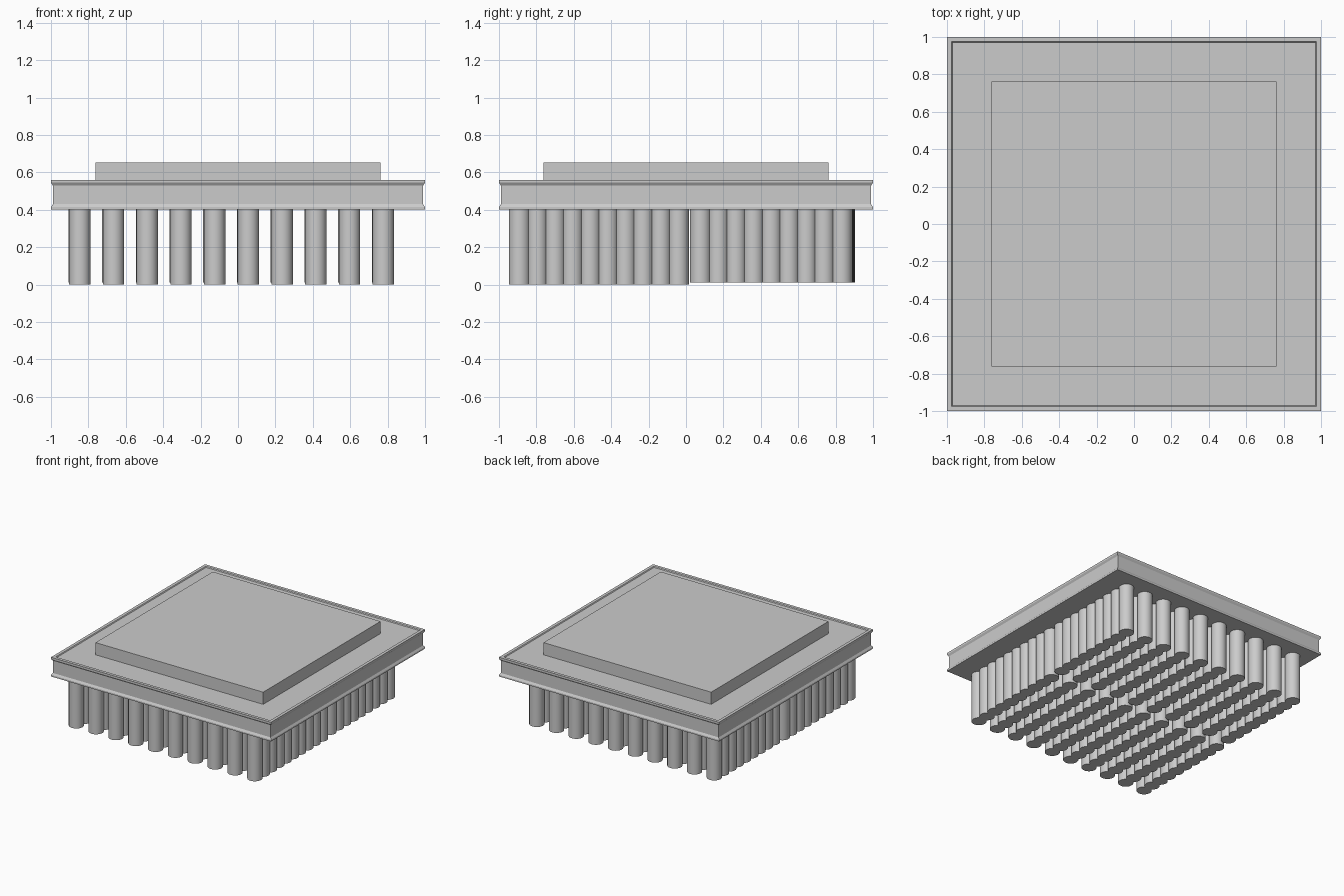
import bpy, bmesh, math
from mathutils import Matrix

if "Cube" in bpy.data.objects:
    bpy.data.objects.remove(bpy.data.objects["Cube"])


def finish(name, bm):
    bmesh.ops.recalc_face_normals(bm, faces=bm.faces)
    mesh = bpy.data.meshes.new(name)
    bm.to_mesh(mesh)
    bm.free()
    ob = bpy.data.objects.new(name, mesh)
    bpy.context.collection.objects.link(ob)
    return ob


def square_stack(name, profile):
    """Closed solid made of stacked square rings (half width, height)."""
    bm = bmesh.new()
    rings = [[bm.verts.new((sx * h, sy * h, z))
              for sx, sy in ((-1, -1), (1, -1), (1, 1), (-1, 1))]
             for h, z in profile]
    for a, b in zip(rings, rings[1:]):
        for i in range(4):
            j = (i + 1) % 4
            bm.faces.new((a[i], a[j], b[j], b[i]))
    bm.faces.new(rings[0][::-1])
    bm.faces.new(rings[-1])
    return finish(name, bm)


def pin_bank(name, y0, count, bottom, dx=0.0, skew=0.0):
    """Ten columns of closely packed round pins."""
    bm = bmesh.new()
    top = 0.405
    for c in range(10):
        for r in range(count):
            pos = (-0.846 + 0.1803 * c + dx,
                   y0 + 0.0943 * r + skew * (9 - c) / 9,
                   (top + bottom) / 2)
            bmesh.ops.create_cone(bm, cap_ends=True, segments=32,
                                  radius1=0.057, radius2=0.057,
                                  depth=top - bottom,
                                  matrix=Matrix.Translation(pos))
    ob = finish(name, bm)
    bpy.ops.object.select_all(action='DESELECT')
    ob.select_set(True)
    bpy.context.view_layer.objects.active = ob
    bpy.ops.object.shade_smooth_by_angle(angle=math.radians(35))


# carrier plate with waisted sides and a thin raised rim
square_stack("carrier_plate", [(1.0, 0.402), (1.0, 0.415), (0.99, 0.43),
                               (0.99, 0.53), (1.0, 0.545), (1.0, 0.56),
                               (0.975, 0.56), (0.97, 0.553)])
# heat spreader lid
square_stack("lid", [(0.762, 0.55), (0.762, 0.653)])

# two banks of contact pins, front and back
pin_bank("front_pins", -0.89, 10, 0.0)
pin_bank("back_pins", 0.078, 9, 0.01, dx=-0.004, skew=0.014)
